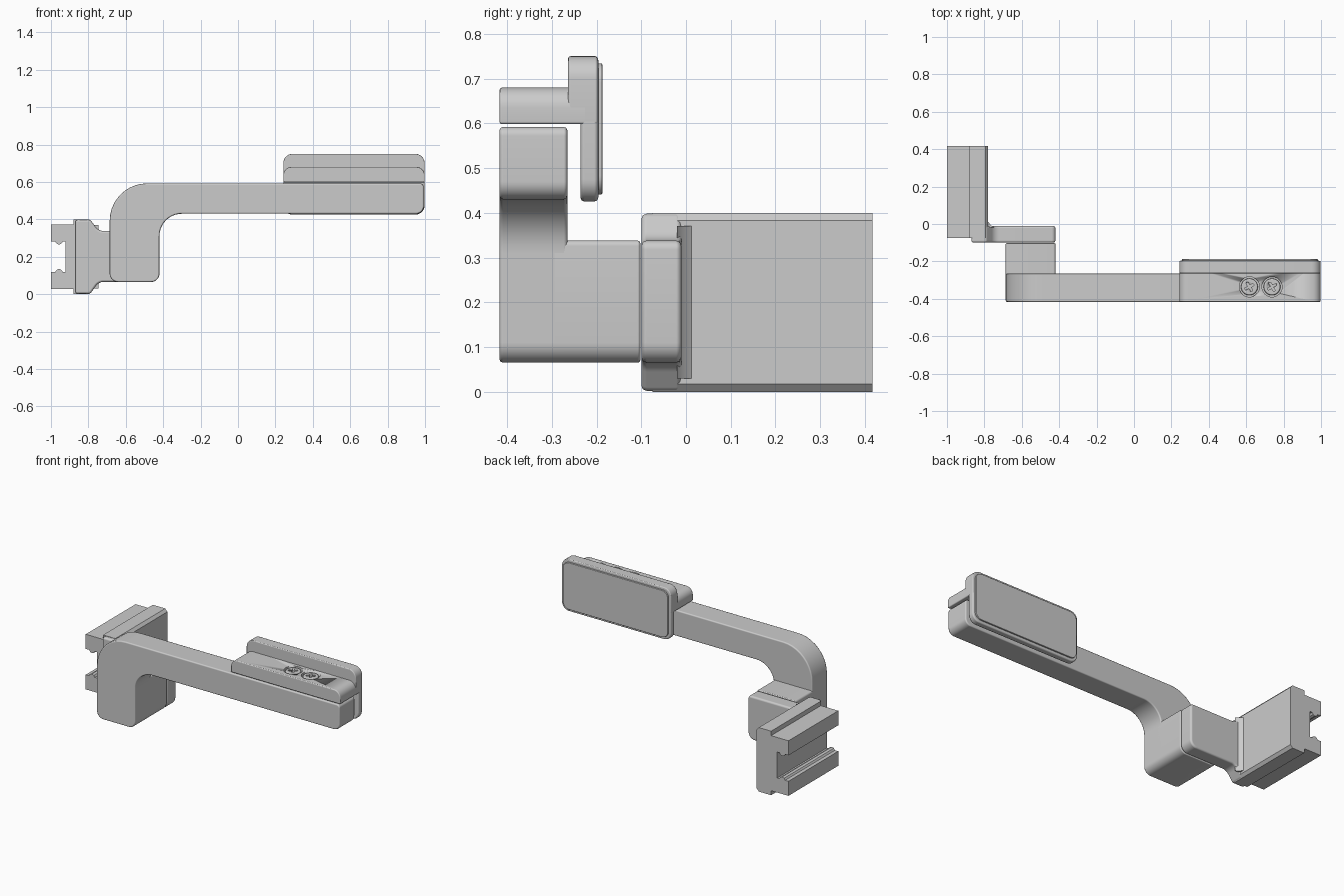
import bpy, bmesh, math
from mathutils import Vector

if "Cube" in bpy.data.objects:
    bpy.data.objects.remove(bpy.data.objects["Cube"])


def rounded(pts, steps=8):
    """Polygon outline with a fillet radius per corner: (a, b, r)."""
    out, n = [], len(pts)
    for i, (a, b, r) in enumerate(pts):
        p = Vector((a, b))
        if r <= 0:
            out.append(p)
            continue
        u = (Vector(pts[i - 1][:2]) - p).normalized()
        v = (Vector(pts[(i + 1) % n][:2]) - p).normalized()
        half = u.angle(v) / 2
        t = r / math.tan(half)
        c = p + (u + v).normalized() * (r / math.sin(half))
        s, e = p + u * t - c, p + v * t - c
        total = s.angle(e)
        for k in range(steps + 1):
            f = k / steps
            out.append(c + (s * math.sin((1 - f) * total) + e * math.sin(f * total)) / math.sin(total))
    return out


def box(x0, x1, z0, z1, rb, rt):
    """Rounded rectangle with bottom and top radii."""
    return rounded([(x0, z0, rb), (x1, z0, rb), (x1, z1, rt), (x0, z1, rt)])


def prism(name, outline, lo, hi, plane="xz", bevel=0.0):
    put = (lambda p, t: (p[0], t, p[1])) if plane == "xz" else (lambda p, t: (p[0], p[1], t))
    bm = bmesh.new()
    face = bm.faces.new([bm.verts.new(put(p, lo)) for p in outline])
    geo = bmesh.ops.extrude_face_region(bm, geom=[face])["geom"]
    shift = Vector(put((0, 0), hi - lo))
    bmesh.ops.translate(bm, vec=shift, verts=[g for g in geo if isinstance(g, bmesh.types.BMVert)])
    bmesh.ops.recalc_face_normals(bm, faces=bm.faces)
    me = bpy.data.meshes.new(name)
    bm.to_mesh(me)
    bm.free()
    ob = bpy.data.objects.new(name, me)
    bpy.context.collection.objects.link(ob)
    bpy.ops.object.select_all(action="DESELECT")
    ob.select_set(True)
    bpy.context.view_layer.objects.active = ob
    bpy.ops.object.shade_smooth_by_angle(angle=math.radians(25))
    if bevel:
        m = ob.modifiers.new("edge", "BEVEL")
        m.width, m.segments = bevel, 2
        m.limit_method, m.angle_limit = "ANGLE", math.radians(40)
        m.harden_normals = True
    return ob


def cut(ob, cutter):
    cutter.hide_render = True
    cutter.display_type = "WIRE"
    m = ob.modifiers.new("cut", "BOOLEAN")
    m.operation, m.solver, m.object = "DIFFERENCE", "EXACT", cutter


def circle(x, y, r, n=32):
    return [(x + r * math.cos(k * math.tau / n), y + r * math.sin(k * math.tau / n)) for k in range(n)]


# Rail clamp: half profile mirrored about z = 0.2
half = [(-0.78, 0.383), (-0.795, 0.4), (-0.88, 0.4), (-0.88, 0.372), (-1, 0.372), (-1, 0.281),
        (-0.977, 0.281), (-0.97, 0.27), (-0.957, 0.265), (-0.944, 0.27), (-0.937, 0.281), (-0.922, 0.281)]
prism("rail_clamp", half + [(x, 0.4 - z) for x, z in reversed(half)], -0.075, 0.417)

# Neck flaring from the clamp to the leg
prism("clamp_neck", rounded([
    (-0.87, 0.002, 0), (-0.79, 0.002, 0.02), (-0.745, 0.065, 0.05), (-0.42, 0.065, 0.045),
    (-0.42, 0.338, 0.02), (-0.745, 0.338, 0.05), (-0.79, 0.398, 0.02), (-0.87, 0.398, 0)]),
    -0.10, -0.01, bevel=0.012)
prism("neck_fillet", [(-0.79, -0.02), (-0.745, -0.02), (-0.765, -0.007), (-0.78, 0.012), (-0.79, 0.012)],
      0.03, 0.37, "xy")

# Leg block and bent arm
prism("leg_block", box(-0.686, -0.42, 0.065, 0.338, 0.045, 0.012), -0.30, -0.102, bevel=0.006)
prism("bent_arm", rounded([
    (-0.686, 0.065, 0.045), (-0.42, 0.065, 0.045), (-0.42, 0.43, 0.12), (0.993, 0.43, 0.04),
    (0.993, 0.592, 0.02), (-0.686, 0.592, 0.2)], 10), -0.417, -0.265, bevel=0.008)

# Paddle bracket: flange, thick upper part, plate and pad
flange = prism("bracket_flange", box(0.242, 0.998, 0.598, 0.68, 0.006, 0.045), -0.417, -0.22, bevel=0.007)
prism("bracket_upper", box(0.242, 0.998, 0.598, 0.75, 0.006, 0.05), -0.264, -0.197, bevel=0.009)
prism("paddle_plate", box(0.242, 0.998, 0.425, 0.75, 0.05, 0.05), -0.236, -0.196, bevel=0.009)
prism("paddle_pad", box(0.257, 0.983, 0.441, 0.734, 0.042, 0.042), -0.21, -0.187, bevel=0.003)

# Two cross-head screws sunk in the flange
for i, x in enumerate((0.617, 0.738)):
    y = -0.336
    cut(flange, prism(f"screw_hole_cutter_{i}", circle(x, y, 0.054), 0.66, 0.72, "xy"))
    head = prism(f"screw_head_{i}", circle(x, y, 0.045), 0.64, 0.679, "xy", 0.008)
    cross, tilt, w, l = [], math.radians(30), 0.006, 0.026
    for k in range(4):
        a = tilt + k * math.pi / 2
        for px, py in ((l, -w), (l, w), (w, w)):
            cross.append((x + px * math.cos(a) - py * math.sin(a), y + px * math.sin(a) + py * math.cos(a)))
    cut(head, prism(f"cross_slot_cutter_{i}", cross, 0.664, 0.72, "xy"))
